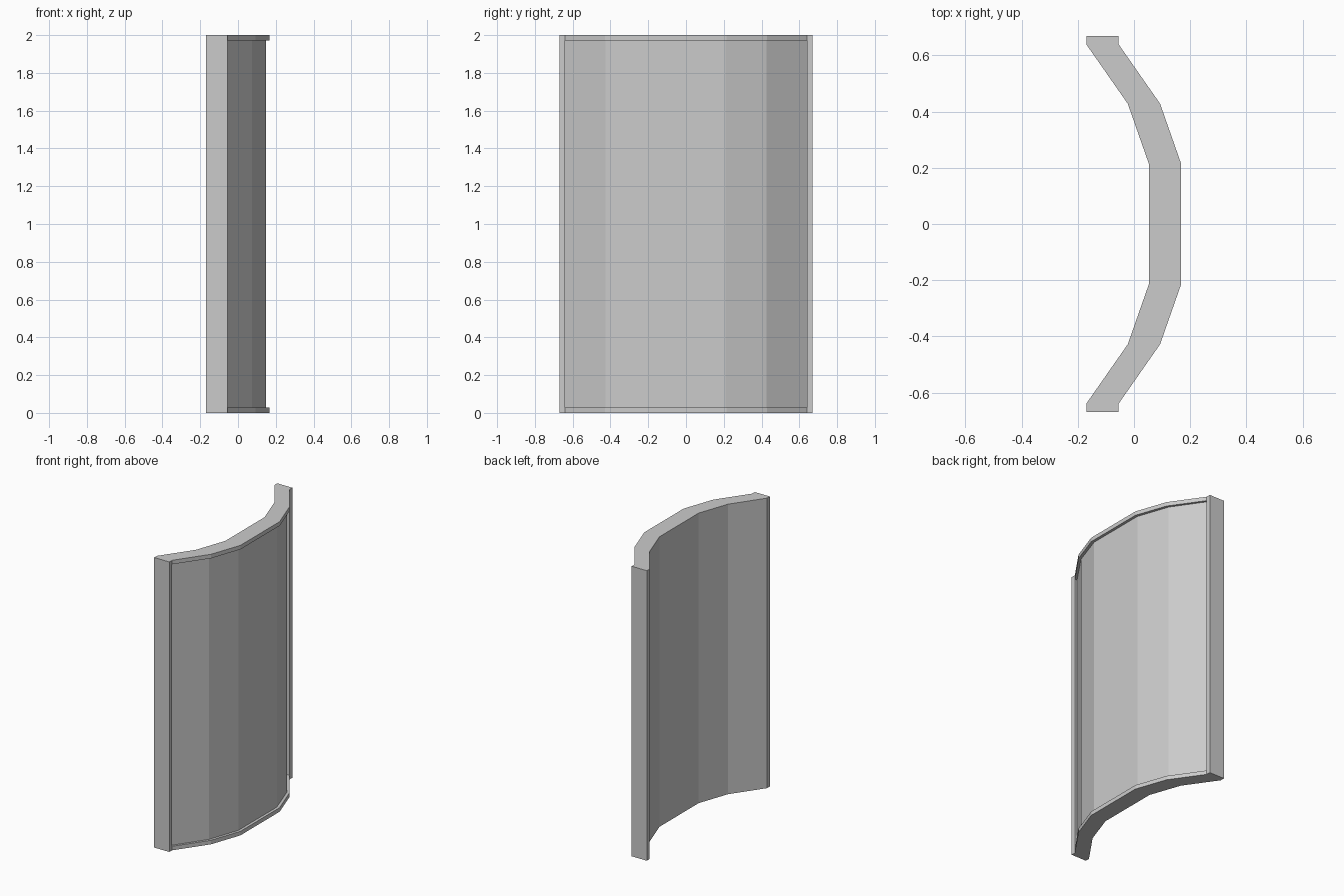
import bpy, bmesh

if "Cube" in bpy.data.objects:
    bpy.data.objects.remove(bpy.data.objects["Cube"])


def mirrored(half):
    """Complete a half outline (positive y, end to middle) across y = 0."""
    return half + [(x, -y) for x, y in reversed(half)]


def prism(name, outline, z0, z1):
    """Extrude a plan outline vertically."""
    bm = bmesh.new()
    face = bm.faces.new([bm.verts.new((x, y, z0)) for x, y in outline])
    res = bmesh.ops.extrude_face_region(bm, geom=[face])
    top = [v for v in res["geom"] if isinstance(v, bmesh.types.BMVert)]
    bmesh.ops.translate(bm, verts=top, vec=(0, 0, z1 - z0))
    bmesh.ops.recalc_face_normals(bm, faces=bm.faces[:])
    mesh = bpy.data.meshes.new(name)
    bm.to_mesh(mesh)
    bm.free()
    obj = bpy.data.objects.new(name, mesh)
    bpy.context.scene.collection.objects.link(obj)
    return obj


# Curved shield body: convex outline, then the same curve shifted back
thickness = 0.115
outer = mirrored([(-0.055, 0.67), (-0.055, 0.64), (0.093, 0.428), (0.168, 0.214)])
inner = [(x - thickness, y) for x, y in reversed(outer)]
shield = prism("curved_shield", outer + inner, 0, 2)

# Shallow recess in the convex face, leaving a raised border
recess = mirrored([(-0.073, 0.64), (0.075, 0.425), (0.149, 0.21)])
cutter = prism("recess_cutter", recess + [(0.3, -0.64), (0.3, 0.64)], 0.028, 1.972)

# Cut the recess and discard the helper
mod = shield.modifiers.new("recess", 'BOOLEAN')
mod.operation = 'DIFFERENCE'
mod.solver = 'EXACT'
mod.object = cutter
bpy.context.view_layer.objects.active = shield
bpy.ops.object.modifier_apply(modifier=mod.name)
bpy.data.objects.remove(cutter)
